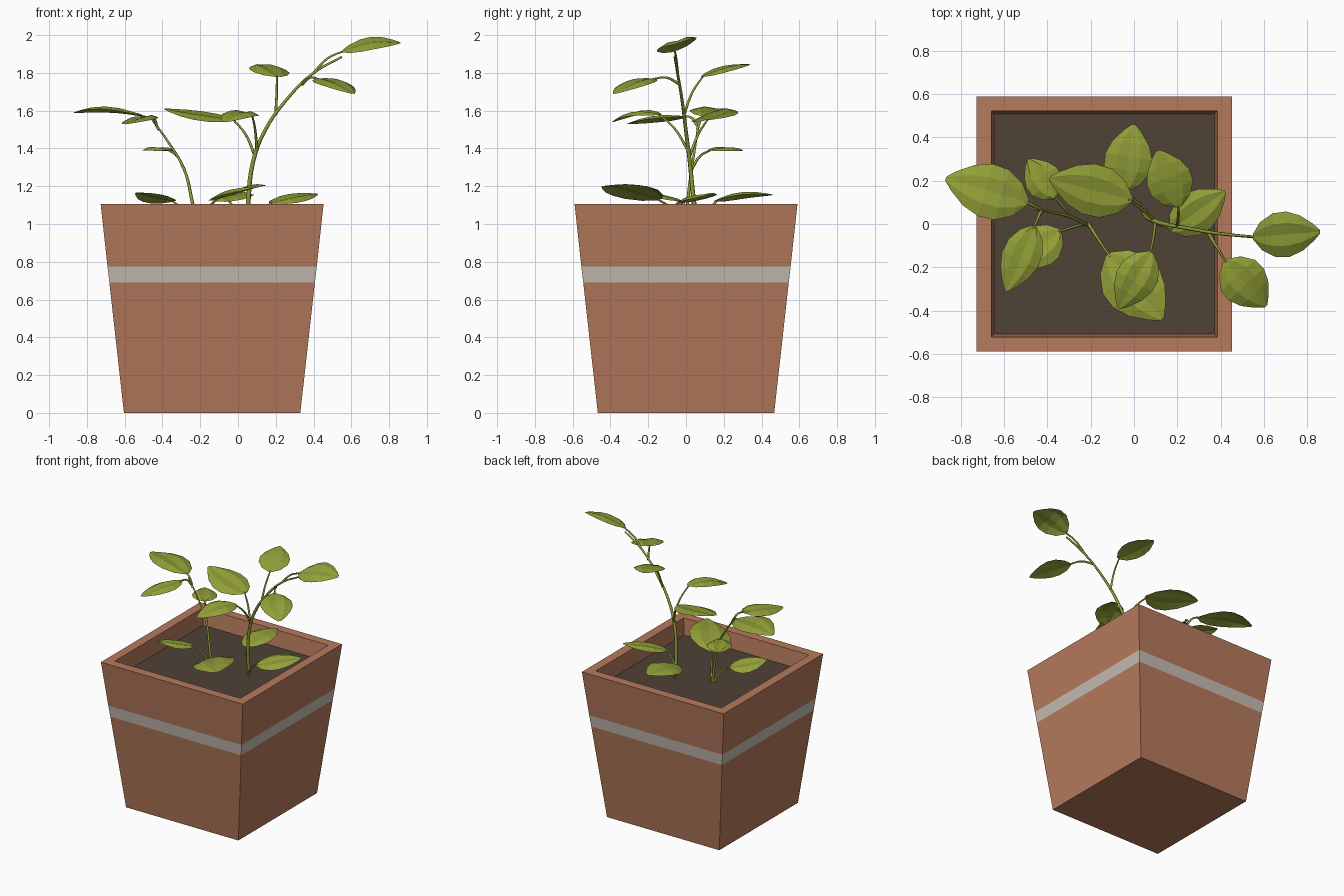
import bpy, bmesh, math
from mathutils import Vector

if "Cube" in bpy.data.objects:
    bpy.data.objects.remove(bpy.data.objects["Cube"])


def material(name, rgb):
    m = bpy.data.materials.new(name)
    m.diffuse_color = (*rgb, 1)
    m.use_nodes = True
    m.node_tree.nodes["Principled BSDF"].inputs["Base Color"].default_value = m.diffuse_color
    return m


TERRACOTTA = material("terracotta", (0.47, 0.195, 0.107))
BAND = material("pale band", (0.57, 0.51, 0.45))
SOIL = material("dark soil", (0.08, 0.054, 0.037))
GREEN = material("leaf green", (0.29, 0.35, 0.04))
POT_X = -0.137
SOIL_Z = 0.985


def finish(bm, name, mats):
    me = bpy.data.meshes.new(name)
    bm.to_mesh(me)
    bm.free()
    for m in mats:
        me.materials.append(m)
    ob = bpy.data.objects.new(name, me)
    bpy.context.collection.objects.link(ob)
    return ob


def square(bm, half, z):
    return [bm.verts.new((POT_X + sx * half, sy * half, z))
            for sx, sy in ((-1, -1), (1, -1), (1, 1), (-1, 1))]


# Tapered square pot: rings up the outside, over the rim, down the inside
bm = bmesh.new()
profile = [(0.467, 0), (0.544, 0.69), (0.554, 0.775), (0.59, 1.105),
           (0.522, 1.105), (0.509, SOIL_Z)]
rings = [square(bm, h, z) for h, z in profile]
bm.faces.new(rings[0][::-1])
for k in range(len(rings) - 1):
    a, b = rings[k], rings[k + 1]
    for i in range(4):
        j = (i + 1) % 4
        f = bm.faces.new((a[i], a[j], b[j], b[i]))
        f.material_index = 1 if k == 1 else 0   # painted band
finish(bm, "pot", [TERRACOTTA, BAND])

# Soil
bm = bmesh.new()
bm.faces.new(square(bm, 0.509, SOIL_Z))
finish(bm, "soil", [SOIL])


def stem(name, points, r0, r1):
    """Tapered tube through the points."""
    cu = bpy.data.curves.new(name, 'CURVE')
    cu.dimensions = '3D'
    cu.bevel_depth = 1.0
    cu.bevel_resolution = 1
    cu.resolution_u = 4
    cu.use_fill_caps = True
    sp = cu.splines.new('BEZIER')
    sp.bezier_points.add(len(points) - 1)
    for i, (bp, p) in enumerate(zip(sp.bezier_points, points)):
        bp.co = p
        bp.handle_left_type = bp.handle_right_type = 'AUTO'
        bp.radius = r0 + (r1 - r0) * i / (len(points) - 1)
    cu.materials.append(GREEN)
    ob = bpy.data.objects.new(name, cu)
    bpy.context.collection.objects.link(ob)
    bpy.ops.object.select_all(action='DESELECT')
    ob.select_set(True)
    bpy.context.view_layer.objects.active = ob
    bpy.ops.object.convert(target='MESH')


OUTLINE = [(0, 0.12), (0.12, 0.62), (0.32, 0.97), (0.52, 1.0),
           (0.72, 0.78), (0.9, 0.38), (1, 0.08)]


def leaf(name, base, tip, width, roll, arch, root):
    """Folded, arched faceted blade with a petiole from root to its base.
    roll is the height slope towards the right-hand edge."""
    base, tip, root = Vector(base), Vector(tip), Vector(root)
    d = tip - base
    side = Vector((d.y, -d.x, 0)).normalized()
    side.z = roll
    bm = bmesh.new()
    rows = []
    for t, w in OUTLINE:
        mid = base + d * t + Vector((0, 0, arch * math.sin(math.pi * t)))
        row = []
        for s in (-1, -0.5, 0, 0.5, 1):
            p = mid + side * (s * w * width / 2)
            p.z += 0.012 * w * (0.6 if abs(s) == 0.5 else -abs(s))
            row.append(bm.verts.new(p))
        rows.append(row)
    for a, b in zip(rows, rows[1:]):
        for i in range(4):
            bm.faces.new((a[i], a[i + 1], b[i + 1], b[i]))
    bmesh.ops.recalc_face_normals(bm, faces=bm.faces)
    if sum(f.normal.z for f in bm.faces) < 0:
        bmesh.ops.reverse_faces(bm, faces=bm.faces)
    finish(bm, name, [GREEN])
    bend = root.lerp(base, 0.5) + Vector((0, 0, 0.02))
    stem(name + "_petiole", [root, bend, base + d * 0.04], 0.008, 0.005)


# Two main stems
stem("tall_stem", [(0.05, 0.06, SOIL_Z), (0.055, 0.04, 1.13), (0.08, 0.02, 1.33),
                   (0.14, 0, 1.49), (0.25, -0.02, 1.65), (0.40, -0.045, 1.80),
                   (0.55, -0.06, 1.885)], 0.014, 0.006)
stem("short_stem", [(-0.22, 0.0, SOIL_Z), (-0.245, 0.01, 1.13), (-0.285, 0.03, 1.29),
                    (-0.36, 0.05, 1.42), (-0.46, 0.07, 1.56)], 0.010, 0.005)

# Leaves: base, tip, width, roll, arch, petiole root
LEAVES = {
    "left_high_leaf": ((-0.49, 0.10, 1.57), (-0.87, 0.21, 1.59), 0.25, -0.08, 0.03, (-0.42, 0.06, 1.50)),
    "left_front_leaf": ((-0.46, -0.01, 1.57), (-0.59, -0.31, 1.53), 0.18, -0.08, 0.01, (-0.43, 0.06, 1.52)),
    "left_back_leaf": ((-0.36, 0.12, 1.39), (-0.49, 0.30, 1.39), 0.17, -0.02, 0.01, (-0.285, 0.03, 1.29)),
    "centre_back_leaf": ((-0.01, 0.11, 1.55), (-0.39, 0.21, 1.61), 0.24, 0.14, 0.0, (0.09, 0.02, 1.36)),
    "centre_front_leaf": ((0.08, -0.13, 1.58), (-0.07, -0.39, 1.54), 0.19, 0.08, 0.03, (0.10, 0.01, 1.39)),
    "upper_back_leaf": ((0.21, 0.08, 1.78), (0.11, 0.34, 1.845), 0.21, -0.02, 0.015, (0.20, -0.01, 1.58)),
    "upper_front_leaf": ((0.42, -0.17, 1.77), (0.61, -0.38, 1.69), 0.22, 0.0, 0.02, (0.34, -0.035, 1.74)),
    "top_leaf": ((0.55, -0.06, 1.915), (0.86, -0.035, 1.96), 0.21, -0.30, 0.03, (0.40, -0.045, 1.80)),
    "low_left_leaf": ((-0.34, -0.03, 1.12), (-0.54, -0.19, 1.165), 0.19, -0.15, 0.0, (-0.23, 0.0, SOIL_Z)),
    "low_front_leaf": ((-0.12, -0.14, 1.13), (0.13, -0.44, 1.20), 0.28, -0.18, 0.02, (-0.21, 0.0, SOIL_Z)),
    "low_back_leaf": ((-0.05, 0.15, 1.12), (0.0, 0.46, 1.155), 0.22, 0.08, 0.02, (0.03, 0.09, SOIL_Z)),
    "low_right_leaf": ((0.17, -0.03, 1.11), (0.42, 0.15, 1.16), 0.20, -0.12, 0.01, (0.06, 0.03, SOIL_Z)),
}
for name, spec in LEAVES.items():
    leaf(name, *spec)
